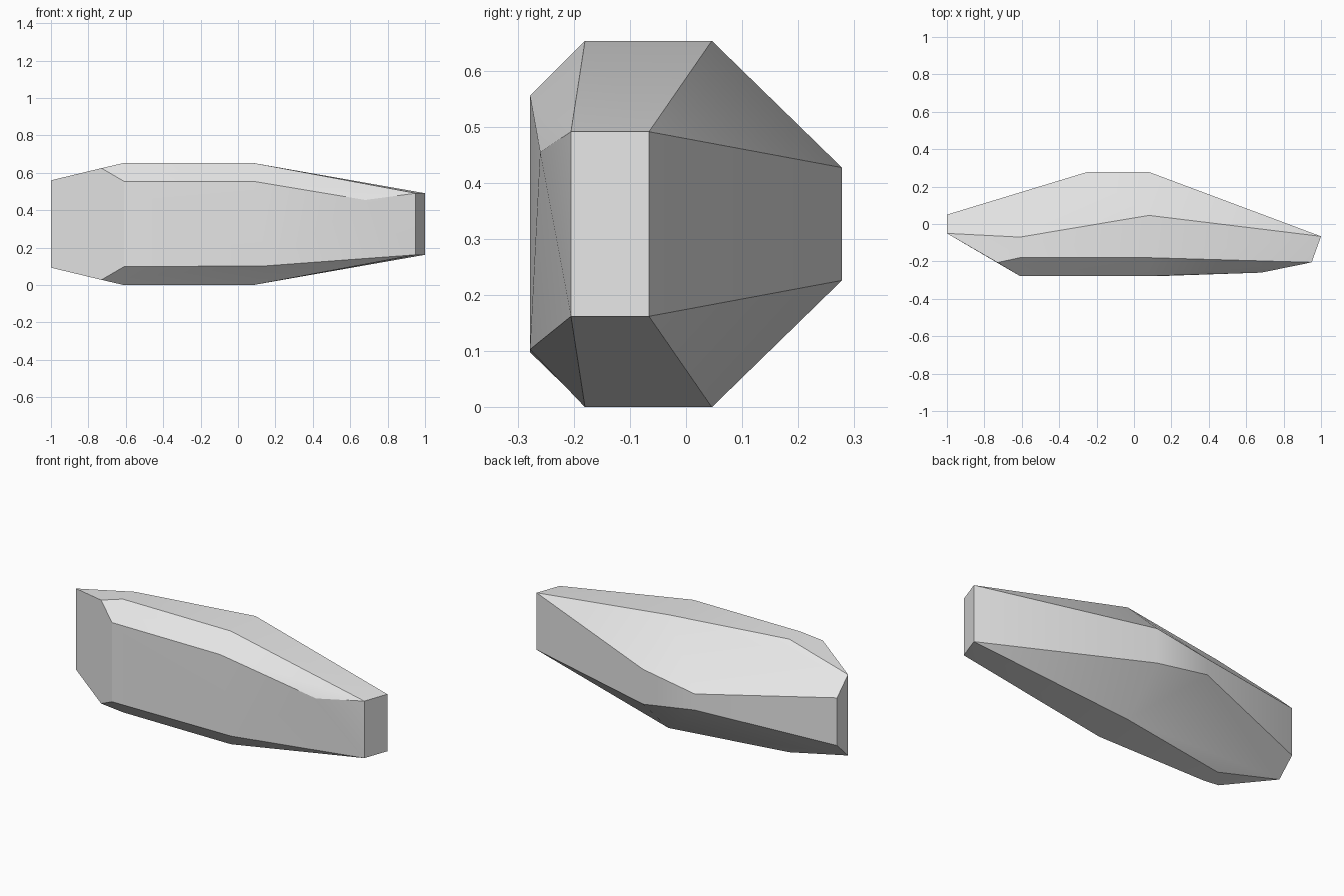
import bpy, bmesh, math

cube = bpy.data.objects.get("Cube")
if cube:
    bpy.data.objects.remove(cube, do_unlink=True)

HEIGHT = 0.653

# Single grey stone material
grey = bpy.data.materials.new("light_grey")
grey.use_nodes = True
grey.diffuse_color = (0.8, 0.8, 0.8, 1)
grey.node_tree.nodes["Principled BSDF"].inputs["Base Color"].default_value = (0.8, 0.8, 0.8, 1)

# Upper corners, mirrored about mid height
upper = [
    (1.0, -0.066, 0.491), (0.95, -0.205, 0.491),       # narrow end
    (0.08, 0.046, 0.653), (0.08, -0.18, 0.653),        # flat top
    (-0.61, -0.07, 0.653), (-0.61, -0.18, 0.653),
    (0.08, 0.278, 0.427), (-0.25, 0.278, 0.373),       # back strip
    (-1.0, 0.05, 0.464), (-1.0, -0.05, 0.56),          # broad end
    (-0.73, -0.206, 0.625), (-0.61, -0.278, 0.555),    # front bevel
]
corners = upper + [(x, y, HEIGHT - z) for x, y, z in upper]

# Uneven corners of the front face
corners += [(0.08, -0.278, 0.555), (0.68, -0.26, 0.455), (0.15, -0.278, 0.103)]

# Faceted body wrapped around the corners
bm = bmesh.new()
for co in corners:
    bm.verts.new(co)
hull = bmesh.ops.convex_hull(bm, input=bm.verts[:])
loose = [v for v in bm.verts if not v.link_faces]
bmesh.ops.delete(bm, geom=loose, context='VERTS')
bmesh.ops.dissolve_limit(bm, angle_limit=math.radians(1.5), verts=bm.verts[:], edges=bm.edges[:])
bmesh.ops.recalc_face_normals(bm, faces=bm.faces[:])

mesh = bpy.data.meshes.new("faceted_rock")
bm.to_mesh(mesh)
bm.free()
mesh.materials.append(grey)
rock = bpy.data.objects.new("faceted_rock", mesh)
bpy.context.collection.objects.link(rock)

# Soften shallow creases only
for o in bpy.context.selected_objects:
    o.select_set(False)
rock.select_set(True)
bpy.context.view_layer.objects.active = rock
bpy.ops.object.shade_smooth_by_angle(angle=math.radians(30))
